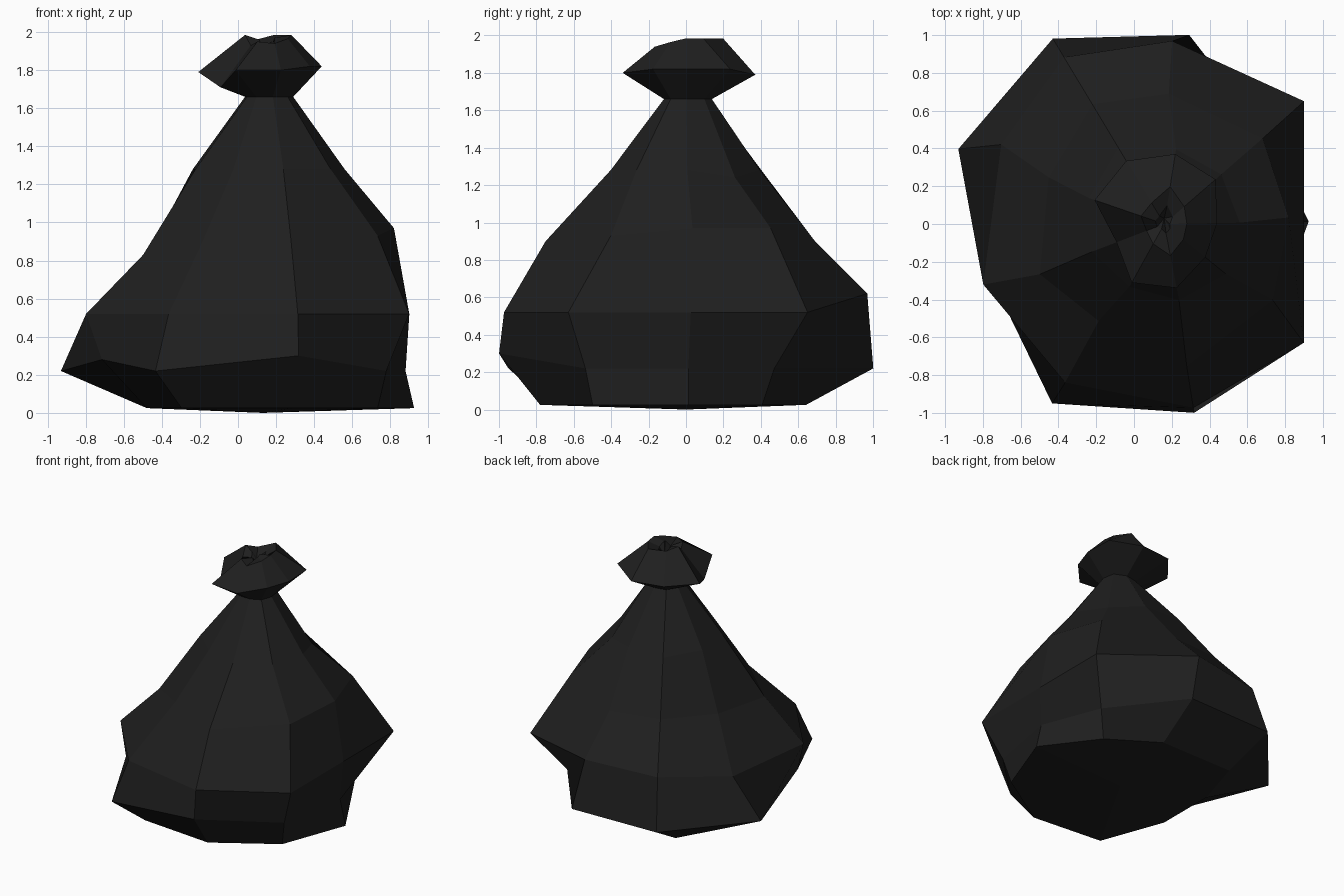
import bpy, bmesh, math

# one near-black plastic for the whole bag
plastic = bpy.data.materials.new("black_plastic")
plastic.diffuse_color = (0.0135, 0.0135, 0.0135, 1)

SIDES = 9
CX = 0.16          # the gathered axis sits slightly right of centre

# fold directions in degrees: base, bulge, upper body and gathered top
BASE = [1, 41, 81, 129, 160, 200, 238, 279, 319]
BULGE = [1, 41, 82.5, 121, 160, 203, 238, 279, 319]
BODY = [2, 41.3, 87.5, 121, 154, 198.5, 238, 279, 319.6]
CHEST = [3, 41, 88, 121, 158, 202, 236, 279, 325]
TOP = [1 + 40 * i for i in range(SIDES)]


def ring(bm, angles, radii, heights):
    """One nine-sided loop; a single height may serve the whole loop."""
    if not isinstance(heights, (list, tuple)):
        heights = [heights] * SIDES
    out = []
    for a, r, z in zip(angles, radii, heights):
        a = math.radians(a)
        out.append(bm.verts.new((CX + r * math.cos(a), r * math.sin(a), z)))
    return out


def build(name, loops, bottom=None, top=None):
    """Skin the loops with quads and close chosen ends with a fan."""
    bm = bmesh.new()
    rings = [ring(bm, *l) for l in loops]
    for lo, hi in zip(rings, rings[1:]):
        for i in range(SIDES):
            j = (i + 1) % SIDES
            bm.faces.new((lo[i], lo[j], hi[j], hi[i]))
    for co, loop, flip in ((bottom, rings[0], True), (top, rings[-1], False)):
        if co:
            c = bm.verts.new(co)
            for i in range(SIDES):
                a, b = loop[i], loop[(i + 1) % SIDES]
                bm.faces.new((b, a, c) if flip else (a, b, c))
    me = bpy.data.meshes.new(name)
    bm.to_mesh(me)
    bm.free()
    me.materials.append(plastic)
    ob = bpy.data.objects.new(name, me)
    bpy.context.collection.objects.link(ob)
    return ob


neck = (TOP, [0.13, 0.15, 0.14, 0.14, 0.13, 0.12, 0.13, 0.12, 0.13], 1.66)

# sagging body: radii per fold, counter-clockwise from the right side
build("bag_body", [
    (BASE, [0.765, 0.62, 0.65, 0.82, 0.68, 0.68, 0.86, 0.79, 0.76], 0.025),
    (BULGE, [0.72, 0.72, 1.01, 1.145, 1.16, 0.95, 1.12, 1.012, 0.82],
     [0.22, 0.22, 0.22, 0.22, 0.22, 0.28, 0.22, 0.30, 0.22]),
    (BODY, [0.74, 0.985, 0.97, 1.03, 0.96, 1.01, 0.99, 0.985, 0.97],
     [0.52, 0.52, 0.62, 0.60, 0.52, 0.52, 0.52, 0.52, 0.52]),
    (CHEST, [0.66, 0.69, 0.69, 0.74, 0.66, 0.71, 0.62, 0.76, 0.70],
     [0.97, 0.97, 0.90, 0.92, 0.88, 0.83, 0.90, 0.90, 0.93]),
    (TOP, [0.40, 0.40, 0.40, 0.47, 0.42, 0.41, 0.38, 0.41, 0.42],
     [1.28, 1.24, 1.28, 1.28, 1.28, 1.28, 1.28, 1.28, 1.28]),
    neck,
], bottom=(0.13, 0, 0))

# ruffled knot above the neck, with a dip in its middle
build("tied_top", [
    neck,
    (TOP, [0.28, 0.36, 0.375, 0.39, 0.39, 0.27, 0.355, 0.345, 0.28],
     [1.82, 1.82, 1.79, 1.80, 1.79, 1.71, 1.80, 1.80, 1.82]),
    (TOP, [0.12, 0.14, 0.20, 0.13, 0.13, 0.10, 0.12, 0.17, 0.13],
     [1.985, 1.985, 1.985, 1.96, 1.985, 1.93, 1.95, 1.94, 1.965]),
    (TOP, [0.03, 0.06, 0.10, 0.05, 0.05, 0.04, 0.03, 0.05, 0.04],
     [1.97, 1.94, 1.95, 1.91, 1.96, 1.90, 1.94, 1.92, 1.96]),
], top=(0.16, 0.03, 1.86))
